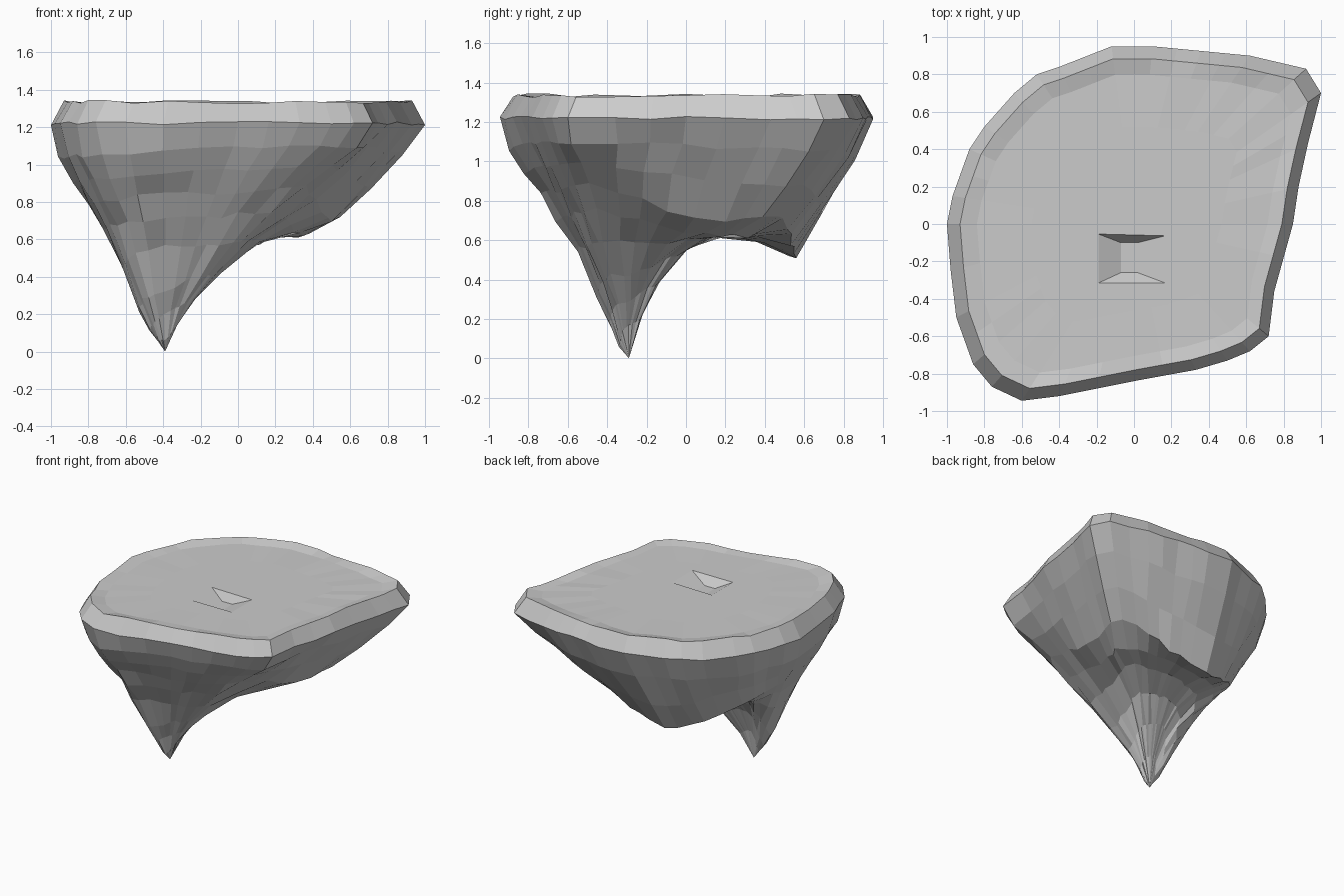
import bpy, bmesh, math, random
from mathutils import Vector

if "Cube" in bpy.data.objects:
    bpy.data.objects.remove(bpy.data.objects["Cube"])

random.seed(4)
TIP = Vector((-0.39, -0.3))

# Plan outline of the rim, anticlockwise
OUTLINE = [(-1, 0), (-.98, -.25), (-.95, -.5), (-.86, -.75), (-.76, -.87), (-.6, -.945),
           (-.4, -.92), (-.2, -.88), (0, -.84), (.33, -.78), (.5, -.73), (.62, -.68),
           (.72, -.6), (.75, -.36), (.8, -.18), (.85, 0), (.88, .2), (.93, .43), (1, .7),
           (.92, .83), (.62, .9), (.36, .925), (.1, .95), (-.12, .95), (-.4, .84),
           (-.52, .8), (-.64, .7), (-.8, .52), (-.88, .4), (-.97, .15)]

# Underside heights at fractions T of the way from the tip to the rim, by compass angle
T = [.06, .14, .25, .4, .55, .68, .8, .92]
PROFILES = {
    -180: [.05, .10, .20, .42, .64, .80, .92, 1.04],
    -135: [.06, .15, .29, .50, .68, .80, .92, 1.05],
    -90: [.06, .20, .32, .56, .72, .85, .95, 1.07],
    -45: [.09, .24, .38, .56, .72, .85, .97, 1.09],
    -15: [.15, .28, .42, .60, .76, .88, 1.0, 1.10],
    5: [.17, .29, .42, .58, .70, .81, .96, 1.09],
    25: [.18, .35, .48, .59, .63, .68, .90, 1.07],
    42: [.20, .38, .54, .63, .62, .73, .87, 1.05],
    60: [.22, .42, .56, .62, .60, .57, .77, 1.01],
    82: [.24, .44, .57, .62, .59, .50, .73, 1.01],
    110: [.22, .42, .55, .63, .66, .68, .85, 1.03],
    140: [.10, .20, .37, .55, .68, .78, .90, 1.04],
}


def height(angle, k):
    keys = sorted(PROFILES) + [180]
    for a, b in zip(keys, keys[1:]):
        if a <= angle <= b:
            f = (angle - a) / (b - a)
            end = PROFILES[-180] if b == 180 else PROFILES[b]
            return PROFILES[a][k] * (1 - f) + end[k] * f
    return PROFILES[-180][k]


def jitter(s):
    return random.uniform(-s, s)


# Split long outline edges for even facets
rim = []
for i, p in enumerate(OUTLINE):
    a, b = Vector(p), Vector(OUTLINE[(i + 1) % len(OUTLINE)])
    n = max(1, round((b - a).length / 0.17))
    rim += [a.lerp(b, j / n) for j in range(n)]

bm = bmesh.new()
rings = []

# Rocky underside
for k, t in enumerate(T):
    ring = []
    for p in rim:
        d = p - TIP
        q = TIP + d * t
        z = height(math.degrees(math.atan2(d.y, d.x)), k)
        s = 0.012 if k > 1 else 0.004
        ring.append(bm.verts.new((q.x + jitter(s), q.y + jitter(s), z + jitter(s))))
    rings.append(ring)

# Rim, bevelled edge and flat top
for scale, z, s in [(1, 1.22, .01), (.93, 1.335, .01), (.84, 1.322, .004), (.55, 1.32, 0)]:
    rings.append([bm.verts.new((p.x * scale, p.y * scale, z + jitter(s))) for p in rim])

count = len(rim)
for low, high in zip(rings, rings[1:]):
    for i in range(count):
        j = (i + 1) % count
        bm.faces.new((low[i], low[j], high[j], high[i]))
tip = bm.verts.new((TIP.x, TIP.y + .01, 0))
for i in range(count):
    bm.faces.new((tip, rings[0][(i + 1) % count], rings[0][i]))
bm.faces.new(rings[-1])
bmesh.ops.recalc_face_normals(bm, faces=bm.faces)
mesh = bpy.data.meshes.new("floating_rock")
bm.to_mesh(mesh)
bm.free()
rock = bpy.data.objects.new("floating_rock", mesh)
bpy.context.collection.objects.link(rock)

# Shallow dent in the top, cut with a tapered block
bm = bmesh.new()
top = [(-.2, -.32), (.18, -.32), (.18, -.06), (-.2, -.05)]
low = [(-.07, -.26), (.02, -.26), (.02, -.1), (-.07, -.1)]
up = [bm.verts.new((x, y, 1.325)) for x, y in top]
dn = [bm.verts.new((x, y, 1.26)) for x, y in low]
bm.faces.new(up)
bm.faces.new(dn[::-1])
for i in range(4):
    j = (i + 1) % 4
    bm.faces.new((dn[i], dn[j], up[j], up[i]))
bmesh.ops.recalc_face_normals(bm, faces=bm.faces)
cut_mesh = bpy.data.meshes.new("dent_cutter")
bm.to_mesh(cut_mesh)
bm.free()
cutter = bpy.data.objects.new("dent_cutter", cut_mesh)
bpy.context.collection.objects.link(cutter)
cutter.hide_render = True
cutter.hide_viewport = True
mod = rock.modifiers.new("dent", 'BOOLEAN')
mod.operation = 'DIFFERENCE'
mod.solver = 'EXACT'
mod.object = cutter
